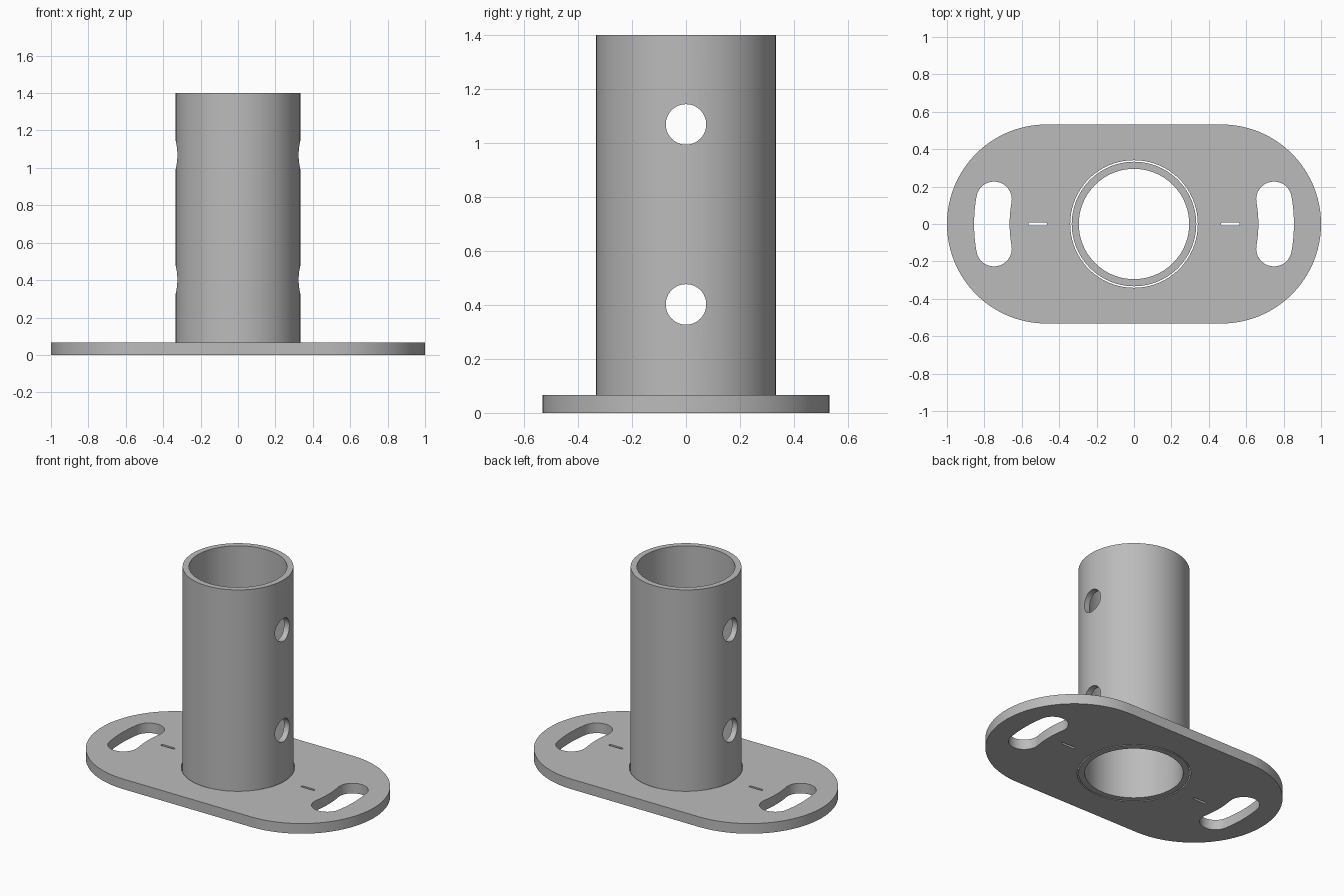
import bpy, bmesh
from math import pi, cos, sin, radians

cube = bpy.data.objects.get("Cube")
if cube:
    bpy.data.objects.remove(cube, do_unlink=True)

steel = bpy.data.materials.new("Grey steel")
steel.use_nodes = True
grey = (0.5, 0.5, 0.5, 1)
steel.diffuse_color = grey
steel.node_tree.nodes["Principled BSDF"].inputs["Base Color"].default_value = grey


def arc(cx, cy, r, start, end, n):
    """Points along an arc, angles in degrees, both ends included."""
    angles = [radians(start + (end - start) * i / n) for i in range(n + 1)]
    return [(cx + r * cos(a), cy + r * sin(a)) for a in angles]


def circle(r, n=96):
    return arc(0, 0, r, 0, 360, n)[:-1]


def stadium(cx, half, r, n):
    """Straight slot outline along x with round ends."""
    return arc(cx + half, 0, r, -90, 90, n) + arc(cx - half, 0, r, 90, 270, n)


def curved_slot(side, r=0.76, w=0.095, sweep=10):
    """Slot bent around the tube axis, with round ends."""
    ex, ey = r * cos(radians(sweep)), r * sin(radians(sweep))
    pts = arc(0, 0, r + w, -sweep, sweep, 12)
    pts += arc(ex, ey, w, sweep, sweep + 180, 16)[1:]
    pts += arc(0, 0, r - w, sweep, -sweep, 12)[1:]
    pts += arc(ex, -ey, w, 180 - sweep, 360 - sweep, 16)[1:-1]
    return [(side * x, y) for x, y in pts]


def extrude_outlines(name, outlines, height):
    """Solid of the given height; inner outlines become through holes."""
    bm = bmesh.new()
    edges = []
    for pts in outlines:
        vs = [bm.verts.new((x, y, 0)) for x, y in pts]
        edges += [bm.edges.new((vs[i - 1], vs[i])) for i in range(len(vs))]
    bmesh.ops.triangle_fill(bm, edges=edges, use_beauty=True, normal=(0, 0, 1))
    top = bmesh.ops.extrude_face_region(bm, geom=bm.faces[:])["geom"]
    bmesh.ops.translate(bm, vec=(0, 0, height),
                        verts=[g for g in top if isinstance(g, bmesh.types.BMVert)])
    bmesh.ops.recalc_face_normals(bm, faces=bm.faces[:])
    mesh = bpy.data.meshes.new(name)
    bm.to_mesh(mesh)
    bm.free()
    mesh.materials.append(steel)
    obj = bpy.data.objects.new(name, mesh)
    bpy.context.collection.objects.link(obj)
    return obj


def activate(obj):
    bpy.ops.object.select_all(action="DESELECT")
    obj.select_set(True)
    bpy.context.view_layer.objects.active = obj


# Base plate with centre hole, two mounting slots and two alignment slits
outlines = [stadium(0, 0.468, 0.532, 48), circle(0.341)]
for side in (-1, 1):
    outlines += [curved_slot(side), stadium(side * 0.515, 0.042, 0.008, 6)]
plate = extrude_outlines("base_plate", outlines, 0.067)

# Upright tube, set into the plate
tube = extrude_outlines("upright_tube", [circle(0.333), circle(0.295)], 1.4)

# Cross holes drilled through the tube along x
for z in (0.402, 1.069):
    bpy.ops.mesh.primitive_cylinder_add(vertices=48, radius=0.075, depth=1,
                                        location=(0, 0, z), rotation=(0, pi / 2, 0))
    drill = bpy.context.object
    drill.name = "hole_cutter"
    drill.hide_render = True
    drill.data.materials.append(steel)
    cut = tube.modifiers.new("cross_hole", "BOOLEAN")
    cut.operation = "DIFFERENCE"
    cut.solver = "EXACT"
    cut.object = drill
    activate(tube)
    bpy.ops.object.modifier_apply(modifier=cut.name)
    bpy.data.objects.remove(drill, do_unlink=True)

# Smooth walls, crisp rims
for obj in (plate, tube):
    activate(obj)
    bpy.ops.object.shade_smooth_by_angle(angle=radians(30))
